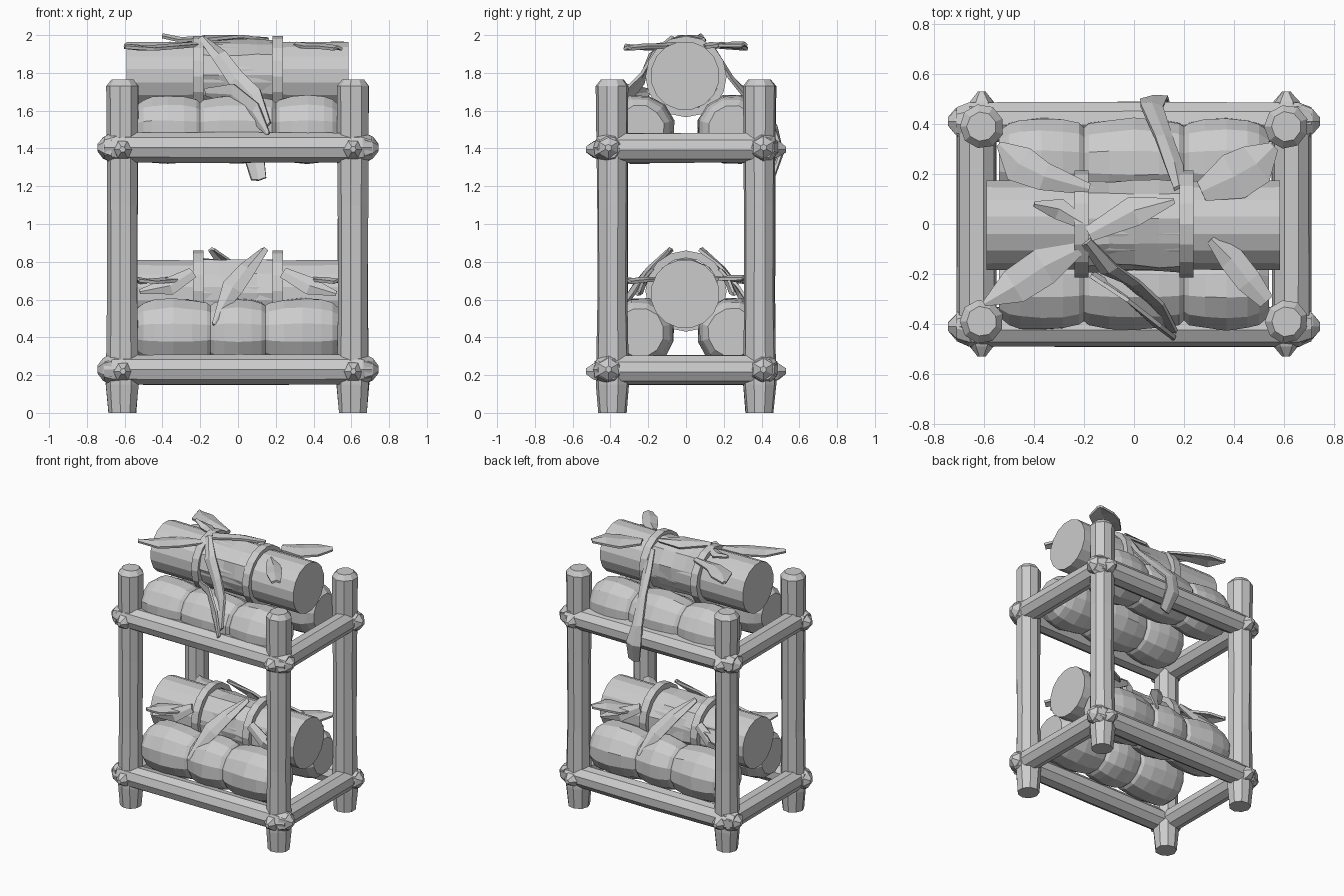
import bpy, bmesh, math, random
from mathutils import Vector

if "Cube" in bpy.data.objects:
    bpy.data.objects.remove(bpy.data.objects["Cube"])

random.seed(7)
grey = bpy.data.materials.new("plain_grey")
grey.diffuse_color = (0.6, 0.6, 0.6, 1)
grey.use_nodes = True
grey.node_tree.nodes["Principled BSDF"].inputs["Base Color"].default_value = grey.diffuse_color


def finish(name, bm):
    bmesh.ops.recalc_face_normals(bm, faces=bm.faces)
    me = bpy.data.meshes.new(name)
    bm.to_mesh(me)
    bm.free()
    me.materials.append(grey)
    ob = bpy.data.objects.new(name, me)
    bpy.context.collection.objects.link(ob)
    return ob


def log(name, axis, centre, rings, sides=8, jitter=0.0):
    """Turned solid along x, y or z; rings are (position, radius), ends are capped."""
    bm = bmesh.new()
    u, v = {'x': (1, 2), 'y': (2, 0), 'z': (0, 1)}[axis]
    a = 'xyz'.index(axis)
    rows = []
    for pos, r in rings:
        row = []
        for i in range(sides):
            t = 2 * math.pi * (i + 0.5) / sides
            k = r * (1 + random.uniform(-jitter, jitter))
            p = Vector(centre)
            p[a] += pos
            p[u] += k * math.cos(t)
            p[v] += k * math.sin(t)
            row.append(bm.verts.new(p))
        rows.append(row)
    for r0, r1 in zip(rows, rows[1:]):
        for i in range(sides):
            j = (i + 1) % sides
            bm.faces.new((r0[i], r0[j], r1[j], r1[i]))
    bm.faces.new(rows[0])
    bm.faces.new(rows[-1])
    return finish(name, bm)


def strap(name, x, z, r_in, r_out, width, sides=16):
    """Square-section band round a bundle."""
    bm = bmesh.new()
    rows = []
    for i in range(sides):
        t = 2 * math.pi * i / sides
        rows.append([bm.verts.new((x + dx, r * math.cos(t), z + r * math.sin(t)))
                     for dx, r in ((-width / 2, r_in), (width / 2, r_in),
                                   (width / 2, r_out), (-width / 2, r_out))])
    for i in range(sides):
        a, b = rows[i], rows[(i + 1) % sides]
        for k in range(4):
            bm.faces.new((a[k], a[(k + 1) % 4], b[(k + 1) % 4], b[k]))
    return finish(name, bm)


def leaf(name, pts, axis_z=None):
    """Folded strip; pts are (x, y, z, half width). With axis_z it wraps the bundle axis."""
    bm = bmesh.new()
    rows = []
    P = [Vector(p[:3]) for p in pts]
    for i, p in enumerate(P):
        tan = P[min(i + 1, len(P) - 1)] - P[max(i - 1, 0)]
        up = Vector((0, 0, 1)) if axis_z is None else Vector((0, p.y, p.z - axis_z)).normalized()
        side = tan.cross(up).normalized() * pts[i][3]
        rows.append([bm.verts.new(q) for q in (p - side, p + up * 0.012, p + side)])
    for a, b in zip(rows, rows[1:]):
        for k in range(2):
            bm.faces.new((a[k], a[k + 1], b[k + 1], b[k]))
    ob = finish(name, bm)
    m = ob.modifiers.new("thickness", 'SOLIDIFY')
    m.thickness = 0.016
    m.offset = 0
    return ob


# Four corner posts
for sx in (-1, 1):
    for sy in (-1, 1):
        log("corner_post", 'z', (sx * 0.61, sy * 0.39, 0),
            [(0, 0.075), (0.15, 0.088), (0.6, 0.082), (1.1, 0.083), (1.73, 0.088), (1.765, 0.06)], 9, 0.03)

# Rails and the faceted pegs at their ends, on both levels
for z in (0.23, 1.405):
    for s in (-1, 1):
        log("long_rail", 'x', (0, s * 0.41, z),
            [(-0.71, 0.06), (-0.66, 0.08), (0, 0.083), (0.66, 0.08), (0.71, 0.06)], 9, 0.03)
        log("side_rail", 'y', (s * 0.63, 0, z),
            [(-0.47, 0.06), (-0.43, 0.08), (0.43, 0.08), (0.47, 0.06)], 9, 0.03)
        for t in (-1, 1):
            log("long_rail_peg", 'x', (s * 0.69, t * 0.41, z),
                [(s * k, r) for k, r in ((-0.02, 0.08), (0.025, 0.055), (0.055, 0.018))], 6, 0.1)
            log("side_rail_peg", 'y', (s * 0.61, t * 0.45, z - 0.01),
                [(t * k, r) for k, r in ((-0.01, 0.065), (0.04, 0.048), (0.08, 0.016))], 6, 0.1)

# Lower pair of bulging rolls on each level, pinched in two places
for z, pinch in ((0.425, 0.145), (1.5, 0.2)):
    for s in (-1, 1):
        rings = [(-0.54, 0.13), (-0.5, 0.162)]
        bounds = [-0.54, -pinch, pinch, 0.54]
        for a, b in ((-0.54, -pinch), (-pinch, pinch), (pinch, 0.54)):
            w = b - a
            rings += [(a + w * 0.25, 0.178), (a + w * 0.5, 0.186), (a + w * 0.75, 0.178)]
            if b < 0.5:
                rings += [(b - 0.02, 0.163), (b, 0.148), (b + 0.02, 0.163)]
        rings += [(0.5, 0.162), (0.54, 0.13)]
        log("bulging_roll", 'x', (0, s * 0.245, z), sorted(rings), 12, 0.025)

# Top roll, its crumpled wrap and two straps on each level
for z, sz in ((0.63, 0.645), (1.785, 1.78)):
    log("top_roll", 'x', (0, -0.005, z), [(-0.59, 0.183), (0, 0.18), (0.585, 0.183)], 16)
    log("crumpled_wrap", 'x', (0, -0.005, z + 0.005),
        [(-0.22, 0.188), (-0.1, 0.187), (0, 0.183), (0.1, 0.19), (0.22, 0.19)], 11, 0.07)
    for x in (-0.21, 0.21):
        strap("strap", x, sz, 0.175, 0.215, 0.055)

# Flat leaves sticking out to the sides
for z in (0.70, 1.935):
    leaf("back_left_leaf", [(-0.18, 0.14, z, 0.02), (-0.36, 0.19, z + 0.01, 0.055),
                            (-0.46, 0.24, z, 0.075), (-0.54, 0.32, z - 0.01, 0.01)])
    leaf("back_right_leaf", [(0.27, 0.13, z + 0.01, 0.04), (0.40, 0.19, z, 0.095),
                             (0.49, 0.24, z + 0.01, 0.085), (0.56, 0.31, z + 0.01, 0.02)])
    leaf("front_left_leaf", [(-0.22, -0.10, z + 0.01, 0.025), (-0.36, -0.17, z, 0.075),
                             (-0.48, -0.25, z - 0.01, 0.07), (-0.60 if z > 1 else -0.53, -0.32, z, 0.008)])
    leaf("front_right_leaf", [(0.31, -0.06, z + 0.01, 0.02), (0.39, -0.14, z, 0.05),
                              (0.46, -0.23, z, 0.05), (0.53, -0.31, z - 0.01, 0.03)])

# Leaves draped over the upper bundle
Z = 1.785
leaf("front_draped_leaf", [(-0.19, -0.07, 1.98, 0.02), (-0.10, -0.18, 1.89, 0.04), (-0.01, -0.23, 1.77, 0.045),
                           (0.08, -0.31, 1.68, 0.05), (0.15, -0.42, 1.52, 0.03)], Z)
leaf("front_hanging_leaf", [(-0.17, -0.20, 1.70, 0.02), (-0.03, -0.29, 1.69, 0.055),
                            (0.08, -0.39, 1.60, 0.05), (0.16, -0.45, 1.48, 0.01)], Z)
leaf("back_hanging_leaf", [(0.18, 0.14, 1.92, 0.02), (0.16, 0.23, 1.78, 0.035), (0.12, 0.34, 1.66, 0.04),
                           (0.07, 0.47, 1.51, 0.045), (0.08, 0.50, 1.38, 0.055), (0.11, 0.45, 1.24, 0.04)], Z)
leaf("crown_leaf", [(-0.18, -0.04, 1.98, 0.03), (0.0, 0.05, 1.98, 0.06), (0.16, 0.09, 1.97, 0.01)], Z)
leaf("upper_tip_leaf", [(-0.20, 0.0, 1.975, 0.02), (-0.30, 0.06, 1.97, 0.04), (-0.40, 0.08, 1.99, 0.008)])

# Leaves draped over the lower bundle
Z = 0.63
leaf("lower_front_leaf", [(0.14, -0.08, 0.86, 0.02), (0.05, -0.19, 0.76, 0.045),
                          (-0.03, -0.27, 0.66, 0.055), (-0.13, -0.40, 0.47, 0.008)], Z)
leaf("lower_back_leaf", [(-0.14, 0.08, 0.86, 0.02), (-0.04, 0.19, 0.76, 0.045),
                         (0.05, 0.28, 0.64, 0.05), (0.12, 0.38, 0.50, 0.01)], Z)
for s in (-1, 1):
    leaf("lower_side_leaf", [(0.24, s * 0.19, 0.74, 0.03), (0.38, s * 0.23, 0.67, 0.045),
                             (0.52, s * 0.25, 0.63, 0.01)], Z)
    leaf("lower_left_leaf", [(-0.24, s * 0.19, 0.74, 0.03), (-0.36, s * 0.23, 0.67, 0.045),
                             (-0.52, s * 0.25, 0.64, 0.01)], Z)
